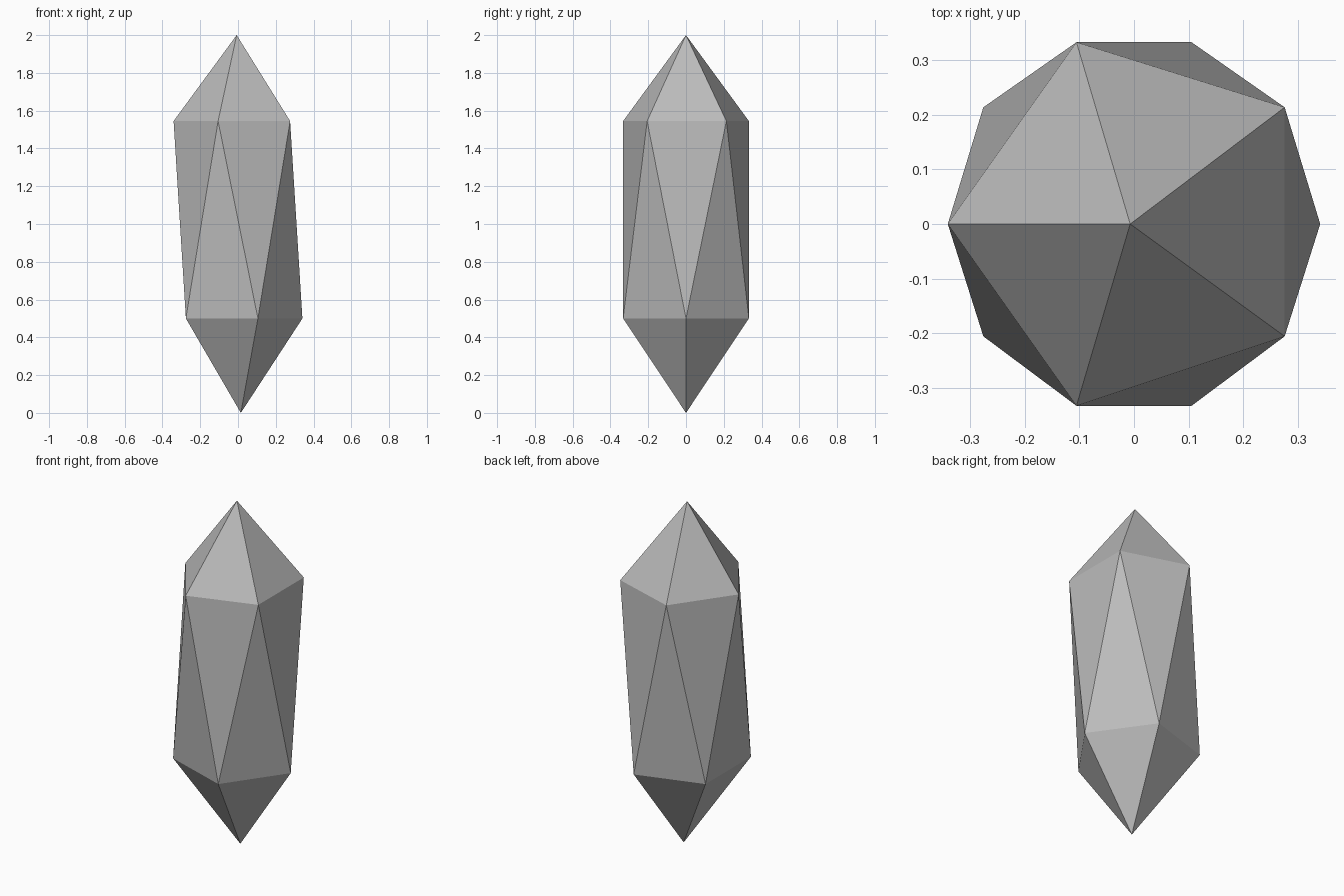
import bpy, bmesh
from math import cos, sin, tau

cube = bpy.data.objects.get("Cube")
if cube:
    bpy.data.objects.remove(cube, do_unlink=True)

# Single stone colour
stone = bpy.data.materials.new("grey_stone")
stone.use_nodes = True
grey = (0.5, 0.5, 0.5, 1)
stone.diffuse_color = grey
stone.node_tree.nodes["Principled BSDF"].inputs["Base Color"].default_value = grey

bm = bmesh.new()


def ring(z, start):
    """Five-sided ring, its back side points nudged slightly outward."""
    verts = []
    for i in range(5):
        a = start + tau * i / 5
        x, y = 0.341 * cos(a), 0.35 * sin(a)
        if 0.1 < y < 0.3:
            y += 0.008
        verts.append(bm.verts.new((x, y, z)))
    return verts


# Twisted body between two rings, capped by a point at each end
lower = ring(0.5, 0)
upper = ring(1.545, tau / 10)
tip = bm.verts.new((-0.007, 0, 2))
base = bm.verts.new((0.015, 0, 0))
for i in range(5):
    j = (i + 1) % 5
    bm.faces.new((lower[i], lower[j], upper[i]))
    bm.faces.new((upper[i], lower[j], upper[j]))
    bm.faces.new((upper[i], upper[j], tip))
    bm.faces.new((lower[j], lower[i], base))
bmesh.ops.recalc_face_normals(bm, faces=bm.faces)

mesh = bpy.data.meshes.new("crystal")
bm.to_mesh(mesh)
bm.free()
mesh.materials.append(stone)
bpy.context.collection.objects.link(bpy.data.objects.new("crystal", mesh))
